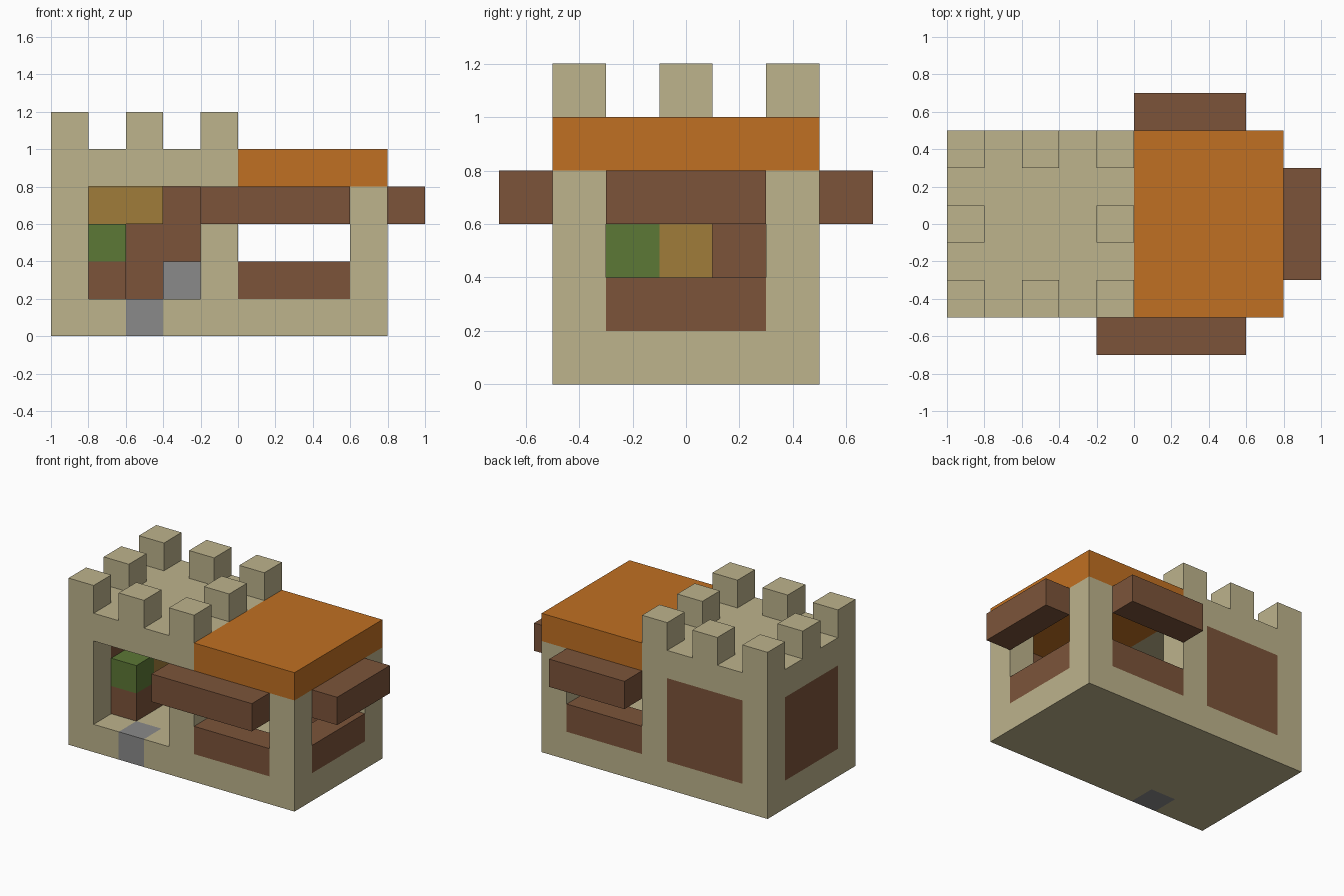
import bpy, bmesh
from mathutils import Matrix, Vector

UNIT = 0.2                              # size of one block
ORIGIN = Vector((-1.0, -0.5, 0.0))      # front corner of the floor

if "Cube" in bpy.data.objects:
    bpy.data.objects.remove(bpy.data.objects["Cube"], do_unlink=True)


def material(name, *srgb):
    """Flat colour given as 0-255 sRGB, stored as linear values."""
    linear = [((c / 255 + 0.055) / 1.055) ** 2.4 for c in srgb]
    mat = bpy.data.materials.new(name)
    mat.use_nodes = True
    mat.diffuse_color = (*linear, 1)
    bsdf = mat.node_tree.nodes["Principled BSDF"]
    bsdf.inputs["Base Color"].default_value = (*linear, 1)
    bsdf.inputs["Roughness"].default_value = 0.9
    return mat


def blocks(name, mat, *boxes):
    """One object made of boxes, each given as (low corner, size) in blocks."""
    bm = bmesh.new()
    for low, size in boxes:
        low, size = Vector(low), Vector(size)
        centre = ORIGIN + (low + size / 2) * UNIT
        bmesh.ops.create_cube(bm, size=1, matrix=Matrix.Translation(centre)
                              @ Matrix.Diagonal((*(size * UNIT), 1)))
    mesh = bpy.data.meshes.new(name)
    bm.to_mesh(mesh)
    bm.free()
    mesh.materials.append(mat)
    obj = bpy.data.objects.new(name, mesh)
    bpy.context.collection.objects.link(obj)
    return obj


stone = material("sandstone", 189, 179, 140)
orange = material("orange roof", 192, 112, 34)
wood = material("brown wood", 124, 84, 58)
green = material("green", 92, 120, 54)
gold = material("gold", 160, 124, 58)
grey = material("grey", 138, 138, 138)

# Floor with a grey doorstep set in its front edge
blocks("floor", stone, ((0, 1, 0), (9, 4, 1)),
       ((0, 0, 0), (2, 1, 1)), ((3, 0, 0), (6, 1, 1)))
blocks("doorstep", grey, ((2, 0, 0), (1, 1, 1)))

# Pillars at the corners and beside the openings
for x, side in ((0, "right"), (4, "middle"), (8, "left")):
    for y, end in ((0, "front"), (4, "back")):
        blocks(f"{end}_{side}_pillar", stone, ((x, y, 1), (1, 1, 3)))

# Wooden wall panels
blocks("back_panel", wood, ((1, 4, 1), (3, 1, 3)))
blocks("side_panel", wood, ((0, 1, 1), (1, 3, 3)))

# Low counters under the open windows
blocks("front_counter", wood, ((5, 0, 1), (3, 1, 1)))
blocks("back_counter", wood, ((5, 4, 1), (3, 1, 1)))
blocks("side_counter", wood, ((8, 1, 1), (1, 3, 1)))

# Awnings outside the windows
blocks("front_awning", wood, ((4, -1, 3), (4, 1, 1)))
blocks("back_awning", wood, ((5, 5, 3), (3, 1, 1)))
blocks("side_awning", wood, ((9, 1, 3), (1, 3, 1)))

# Roofs
blocks("stone_roof", stone, ((0, 0, 4), (5, 5, 1)))
blocks("orange_roof", orange, ((5, 0, 4), (4, 5, 1)))

# Battlements round the edge of the stone roof
blocks("battlements", stone, *[((x, y, 5), (1, 1, 1))
                               for x in (0, 2, 4) for y in (0, 2, 4)
                               if (x, y) != (2, 2)])

# Furnishings inside the doorway
blocks("bench", wood, ((1, 1, 1), (1, 2, 1)))
blocks("green_crate", green, ((1, 1, 2), (1, 1, 1)))
blocks("gold_crate", gold, ((1, 2, 2), (1, 1, 1)))
blocks("gold_shelf", gold, ((1, 3, 3), (2, 1, 1)))
blocks("stove", grey, ((3, 3, 1), (1, 1, 1)))
